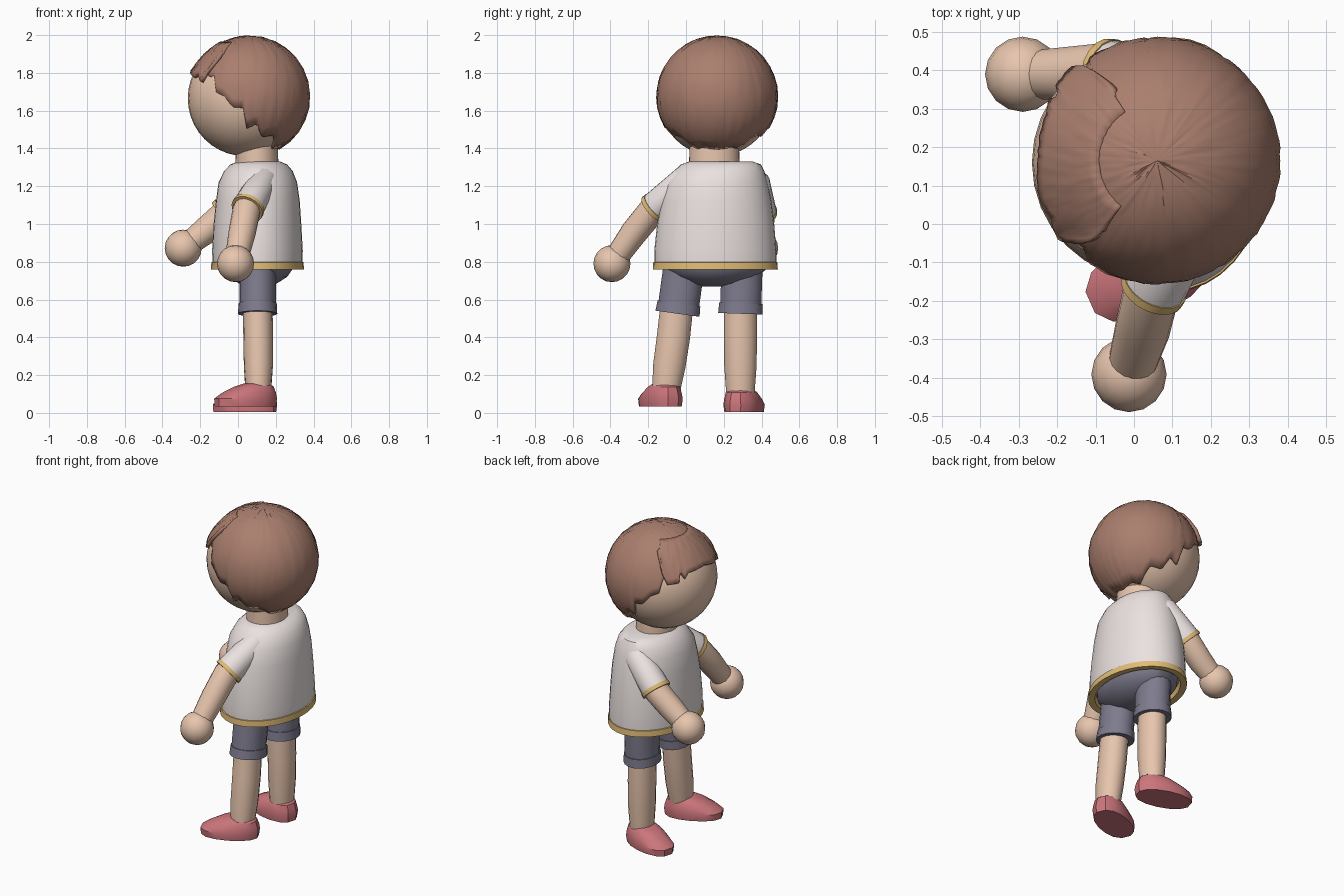
import bpy, bmesh, math, random
from mathutils import Vector

if "Cube" in bpy.data.objects:
    bpy.data.objects.remove(bpy.data.objects["Cube"])

random.seed(4)


def material(name, rgb):
    m = bpy.data.materials.new(name)
    m.diffuse_color = (*rgb, 1)
    m.use_nodes = True
    m.node_tree.nodes["Principled BSDF"].inputs["Base Color"].default_value = m.diffuse_color
    return m


SKIN = material("skin", (0.80, 0.56, 0.42))
HAIR = material("brown hair", (0.40, 0.21, 0.155))
CLOTH = material("white cloth", (0.83, 0.76, 0.75))
TRIM = material("ochre trim", (0.75, 0.50, 0.18))
DENIM = material("dark shorts", (0.21, 0.20, 0.27))
RED = material("red shoes", (0.60, 0.18, 0.20))


def finish(name, bm, mat, angle=40):
    me = bpy.data.meshes.new(name)
    bm.to_mesh(me)
    bm.free()
    ob = bpy.data.objects.new(name, me)
    bpy.context.collection.objects.link(ob)
    me.materials.append(mat)
    bpy.ops.object.select_all(action='DESELECT')
    ob.select_set(True)
    bpy.context.view_layer.objects.active = ob
    bpy.ops.object.shade_smooth_by_angle(angle=math.radians(angle))
    return ob


def skin_rings(name, rings, mat, angle=40):
    """Bridge equal-length rings of points and cap both ends."""
    bm = bmesh.new()
    vs = [[bm.verts.new(p) for p in r] for r in rings]
    n = len(vs[0])
    for a, b in zip(vs, vs[1:]):
        for i in range(n):
            bm.faces.new((a[i], a[(i + 1) % n], b[(i + 1) % n], b[i]))
    bm.faces.new(vs[0][::-1])
    bm.faces.new(vs[-1])
    bmesh.ops.recalc_face_normals(bm, faces=bm.faces)
    return finish(name, bm, mat, angle)


def ellipses(name, sections, mat, n=32):
    """Horizontal ellipse sections: (x, y, z, rx, ry)."""
    rings = [[(x + rx * math.cos(t), y + ry * math.sin(t), z)
              for t in (2 * math.pi * i / n for i in range(n))]
             for x, y, z, rx, ry in sections]
    return skin_rings(name, rings, mat)


def tube(name, pts, radii, mat, n=18, wide=1.0):
    """Tube through points; wide stretches it along y."""
    pts = [Vector(p) for p in pts]
    rings = []
    for i, (p, r) in enumerate(zip(pts, radii)):
        d = (pts[min(i + 1, len(pts) - 1)] - pts[max(i - 1, 0)]).normalized()
        v = (Vector((0, 1, 0)) - d * d.y).normalized()
        u = v.cross(d)
        rings.append([p + u * r * math.cos(t) + v * r * wide * math.sin(t)
                      for t in (2 * math.pi * k / n for k in range(n))])
    return skin_rings(name, rings, mat)


def ball(name, c, r, mat, seg=16, rings=10):
    bm = bmesh.new()
    bmesh.ops.create_uvsphere(bm, u_segments=seg, v_segments=rings, radius=r)
    bmesh.ops.translate(bm, verts=bm.verts, vec=c)
    return finish(name, bm, mat)


def hair_shell(name, edge, top, radius, thick, steps, rows=12, flare=0.0):
    """Sphere patch from polar angle top to a jagged edge of (azimuth, polar)
    points; azimuth 0 is the face direction (-x), 90 is +y."""
    c = Vector((0.06, 0.165, 1.675))
    bm = bmesh.new()
    grid = []
    for k in range(steps + 1):
        az = edge[0][0] + (edge[-1][0] - edge[0][0]) * k / steps
        for (a0, p0), (a1, p1) in zip(edge, edge[1:]):
            if a0 <= az <= a1:
                low = p0 + (p1 - p0) * (az - a0) / (a1 - a0)
        col = []
        for j in range(rows + 1):
            p = math.radians(top + (low - top) * j / rows)
            a = math.radians(az)
            r = radius + flare * (j / rows) ** 3 + random.uniform(-.002, .002)
            col.append(bm.verts.new(c + r * Vector((-math.sin(p) * math.cos(a),
                                                    math.sin(p) * math.sin(a), math.cos(p)))))
        grid.append(col)
    for a, b in zip(grid, grid[1:]):
        for j in range(rows):
            bm.faces.new((a[j], a[j + 1], b[j + 1], b[j]))
    bmesh.ops.remove_doubles(bm, verts=bm.verts, dist=0.004)
    bm.normal_update()
    bad = [f for f in bm.faces if f.normal.dot(f.calc_center_median() - c) < 0]
    bmesh.ops.reverse_faces(bm, faces=bad)
    ob = finish(name, bm, HAIR)
    mod = ob.modifiers.new("thickness", 'SOLIDIFY')
    mod.thickness, mod.offset = thick, -1
    return ob


# Head and neck
ball("head", (0.04, 0.16, 1.665), 0.306, SKIN, 32, 20)
ellipses("neck", [(0.10, 0.15, 1.28, .115, .135), (0.10, 0.15, 1.45, .11, .13)], SKIN)

# Hair cap with ragged sides, and a raised fringe over the brow
half = [(0, 58), (38, 60), (46, 72), (52, 68), (57, 86), (66, 90), (74, 100), (84, 101),
        (87, 122), (98, 117), (106, 132), (122, 130), (138, 150), (155, 147), (180, 151)]
hair_shell("hair_cap", [(-a, p) for a, p in half[:0:-1]] + half, 0, 0.322, 0.025, 120)
hair_shell("fringe", [(-52, 50), (-46, 62), (-38, 77), (-30, 68), (-22, 72), (0, 66), (25, 68),
                      (31, 74), (33, 60), (36, 76), (48, 77), (54, 62), (57, 45)],
           28, 0.328, 0.02, 48, 8, flare=0.012)

# Shirt with open hem
ellipses("shirt", [(.103, .155, .80, .21, .295), (.103, .155, .79, .238, .323),
                   (.103, .155, .86, .240, .323), (.103, .157, 1.00, .232, .310),
                   (.105, .160, 1.12, .222, .292), (.105, .163, 1.22, .208, .270),
                   (.108, .175, 1.28, .182, .240), (.110, .185, 1.315, .150, .212),
                   (.110, .185, 1.33, .115, .170)], CLOTH, 36)
ellipses("shirt_hem", [(.103, .155, .84, .195, .28), (.103, .155, .762, .208, .292),
                       (.103, .155, .76, .246, .331), (.103, .155, .797, .244, .328),
                       (.103, .155, .80, .235, .315)], TRIM, 36)

# Shorts seat
ellipses("shorts_seat", [(.105, .155, .86, .195, .285), (.105, .155, .77, .19, .278),
                         (.105, .155, .72, .155, .225), (.105, .155, .685, .10, .15),
                         (.105, .155, .67, .04, .07)], DENIM)

# Legs: (side, hip y, cuff y, ankle y, floor height, toe splay)
for side, hip, cuff, ankle, floor, splay in (("right", .297, .288, .288, 0.0, 16),
                                             ("left", -.01, -.045, -.107, .03, -24)):
    x = .104
    low = Vector((x, cuff, .525))
    axis = (Vector((x, hip, .78)) - low).normalized()
    tube(side + "_shorts_leg", [low + axis * .25, low + axis * .03], [.096, .096], DENIM, wide=1.15)
    tube(side + "_shorts_cuff", [low, low + axis * .055], [.104, .101], DENIM, wide=1.15)
    tube(side + "_leg", [(x, cuff, .60), (x + .003, cuff + (ankle - cuff) * .35, .40),
                         (x + .004, cuff + (ankle - cuff) * .7, .25),
                         (x + .003, ankle, floor + .08)], [.078, .079, .077, .066], SKIN, wide=1.13)
    # Shoe from stacked outlines: (height, heel, toe, half width)
    s = math.radians(splay)
    f, w = Vector((-math.cos(s), math.sin(s), 0)), Vector((math.sin(s), math.cos(s), 0))
    rings = []
    for z, heel, toe, hw in ((.005, -.098, .24, .095), (.045, -.103, .243, .101),
                             (.075, -.098, .20, .092), (.108, -.086, .13, .08),
                             (.125, -.06, .075, .062)):
        mid, hl = (heel + toe) / 2, (toe - heel) / 2
        rings.append([Vector((x, ankle, floor + z)) + f * (mid + hl * math.cos(t))
                      + w * hw * math.copysign(abs(math.sin(t)) ** .8, math.sin(t))
                      for t in (2 * math.pi * (i + .5) / 14 for i in range(14))])
    skin_rings(side + "_shoe", rings, RED, 30)

# Arms: (side, shoulder, sleeve end, elbow, hand)
for side, sh, end, elbow, hand in (
        ("left", (.14, .0, 1.235), (.052, -.165, 1.085), (.022, -.275, .955), (-.013, -.392, .79)),
        ("right", (.09, .365, 1.225), (-.065, .395, 1.06), (-.17, .39, .965), (-.29, .39, .872))):
    sh, end = Vector(sh), Vector(end)
    d = (end - sh).normalized()
    tube(side + "_sleeve", [sh - d * .05, sh, end], [.04, .078, .085], CLOTH)
    tube(side + "_sleeve_trim", [end - d * .012, end + d * .012], [.088, .088], TRIM)
    tube(side + "_arm", [end - d * .03, end + d * .02, elbow, hand], [.074, .074, .072, .06], SKIN)
    ball(side + "_hand", hand, .098, SKIN)
